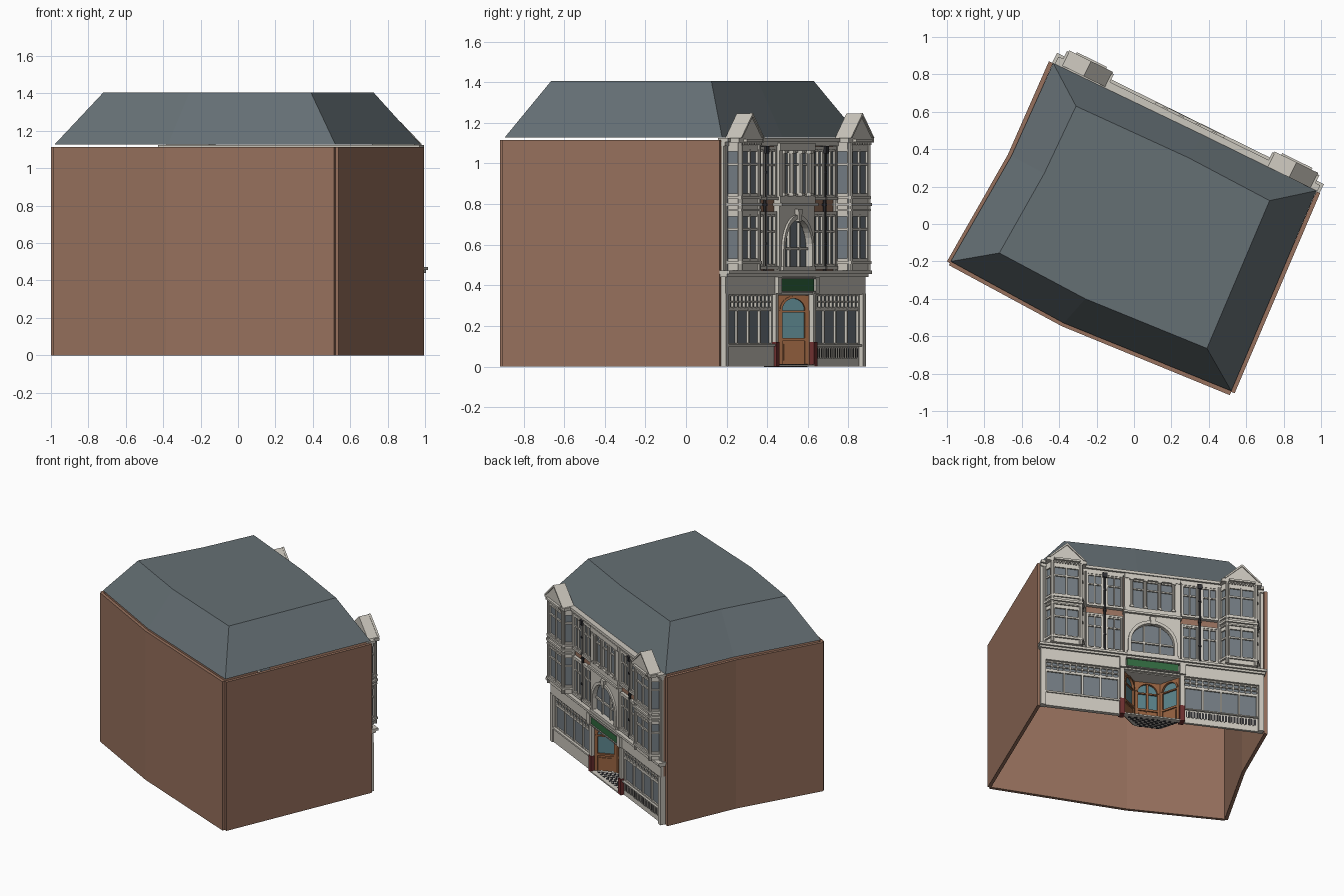
import bpy, bmesh, math
from mathutils import Matrix, Vector

if "Cube" in bpy.data.objects:
    bpy.data.objects.remove(bpy.data.objects["Cube"])

W, MID = 1.56, 0.78           # facade width and centre line
FACADE = Matrix.Translation((0.98, 0.175, 0)) @ Matrix.Rotation(math.radians(153.8), 4, 'Z')
frame = Matrix()              # sub-frame for canted faces
parts = {}

COL = dict(brick=(.31, .165, .11), roof=(.13, .16, .175), stone=(.60, .57, .51), glass=(.17, .20, .225),
           teal=(.10, .22, .25), wood=(.30, .12, .05), green=(.03, .14, .05), dark=(.03, .03, .035),
           red=(.16, .03, .03), grey=(.33, .32, .29))
mats = {}
for k, c in COL.items():
    mats[k] = bpy.data.materials.new(k)
    mats[k].diffuse_color = (*c, 1)


def get(part):
    if part not in parts:
        parts[part] = bmesh.new()
    return parts[part]


def solid(part, lo, hi):
    bm = get(part)
    a = [bm.verts.new(frame @ Vector(p)) for p in lo]
    b = [bm.verts.new(frame @ Vector(p)) for p in hi]
    bm.faces.new(a)
    bm.faces.new(b[::-1])
    for i in range(len(a)):
        j = (i + 1) % len(a)
        bm.faces.new((a[i], b[i], b[j], a[j]))


def slab(part, pts, z0, z1):          # plan outline (u, n) raised in z
    solid(part, [(u, -n, z0) for u, n in pts], [(u, -n, z1) for u, n in pts])


def prism(part, pts, n0, n1):         # elevation outline (u, z) pushed outwards
    solid(part, [(u, -n0, z) for u, z in pts], [(u, -n1, z) for u, z in pts])


def box(part, u0, u1, z0, z1, n0, n1):
    slab(part, [(u0, n0), (u1, n0), (u1, n1), (u0, n1)], z0, z1)


def both(part, u0, u1, *r):
    box(part, u0, u1, *r)
    box(part, W - u1, W - u0, *r)


def post(part, u, n, r, z0, z1, k=10):
    slab(part, [(u + r * math.cos(i * math.tau / k), n + r * math.sin(i * math.tau / k)) for i in range(k)], z0, z1)


def band(part, inner, outer, n0, n1):  # arch-shaped strip
    bm = get(part)
    secs = [[bm.verts.new(frame @ Vector((p[0], -n, p[1]))) for p, n in ((a, n0), (b, n0), (b, n1), (a, n1))]
            for a, b in zip(inner, outer)]
    for s, t in zip(secs, secs[1:]):
        for i in range(4):
            j = (i + 1) % 4
            bm.faces.new((s[i], s[j], t[j], t[i]))
    bm.faces.new(secs[0])
    bm.faces.new(secs[-1])


def arc(c, z, r, k=16):
    return [(c + r * math.cos(i * math.pi / k), z + r * math.sin(i * math.pi / k)) for i in range(k + 1)]


def arc_rect(c, z, hw, hh, k=16):
    cl = lambda v: max(-1, min(1, v * 1.4143))
    return [(c + hw * cl(math.cos(i * math.pi / k)), z + hh * cl(math.sin(i * math.pi / k))) for i in range(k + 1)]


def window(u0, u1, z0, z1, n, cols=1, bars=(), t=.01, fr='window_frames', gl='window_glass'):
    box(gl, u0, u1, z0, z1, n - .012, n - .006)
    for i in range(cols + 1):
        u = u0 + (u1 - u0 - t) * i / cols
        box(fr, u, u + t, z0, z1, n - .01, n + .006)
    for z in (z0, z1 - t, *bars):
        box(fr, u0, u1, z, z + t, n - .009, n + .004)


def face_frame(a, b):                 # frame running along a plan edge
    d = (b[0] - a[0], -(b[1] - a[1]))
    return Matrix.Translation((a[0], -a[1], 0)) @ Matrix.Rotation(math.atan2(d[1], d[0]), 4, 'Z'), math.hypot(*d)


# upper brick wall, floor bands, top cornice
box('facade_wall', 0, W, .36, 1.11, -.02, 0)
box('shop_fascia', 0, W, .355, .44, -.01, .022)
box('shop_cornice', -.01, W + .01, .44, .455, -.01, .035)
box('shop_cornice', -.015, W + .015, .455, .472, -.01, .05)
box('top_cornice', 0, W, 1.085, 1.105, -.01, .02)
box('top_cornice', 0, W, 1.105, 1.125, -.02, .035)
both('stone_quoins', 0, .03, .47, 1.1, 0, .012)

# shopfronts
both('shop_pilasters', 0, .035, 0, .36, -.02, .025)
both('shop_pilasters', .555, .585, .12, .36, -.03, .025)
both('marble_plinths', .552, .588, 0, .12, -.03, .03)
both('shop_consoles', .55, .59, .36, .44, .02, .042)
box('stall_riser', .035, .555, 0, .10, -.015, .015)
box('stall_riser', .035, .555, .10, .112, -.015, .024)
box('vent_riser', W - .555, W - .035, 0, .10, -.015, .005)
box('vent_riser', W - .555, W - .035, .10, .108, -.015, .02)
box('vent_dark', W - .54, W - .05, .045, .09, .005, .007)
for i in range(24):
    u = W - .535 + i * .02
    box('vent_riser', u, u + .006, .04, .095, .006, .011)
for s in (.035, W - .555):
    window(s, s + .52, .105, .285, 0, 4, t=.012)
    window(s, s + .52, .285, .355, 0, 12, (.315,), t=.008)

# recessed entrance lobby
plan = [(.585, 0), (.69, -.12), (.87, -.12), (.975, 0)]
slab('lobby_floor', plan, 0, .01)
slab('lobby_ceiling', plan, .35, .362)
box('door_step', .585, .975, 0, .01, 0, .03)
for r in range(6):
    half = .18 - r * .0165
    for c in range(-9, 9):
        if (r + c) % 2 == 0 and -half <= c * .02 <= half - .02:
            box('floor_tiles', MID + c * .02, MID + c * .02 + .02, -.002, .012, -(r + 1) * .02, -r * .02)
for a, b in zip(plan, plan[1:]):
    frame, w = face_frame(a, b)
    h, r = w / 2, w / 2 - .022
    zs = .335 - r
    box('door_frames', 0, w, .01, .13, -.012, -.002)
    box('door_frames', .03, w - .03, .03, .11, -.002, .004)
    for u in (0, w - .022):
        box('door_frames', u, u + .022, .01, zs, -.012, .006)
    band('door_frames', arc(h, zs, r), arc_rect(h, zs, h, .352 - zs), -.012, .002)
    band('door_frames', arc(h, zs, r), arc(h, zs, r + .012), .002, .009)
    box('door_frames', .02, w - .02, .125, .14, -.01, .008)
    box('door_frames', .02, w - .02, zs - .01, zs, -.01, .004)
    if a[1] == b[1]:
        box('door_frames', h - .008, h + .008, .01, .335, -.01, .004)
    prism('door_glass', [(h + r, .13)] + arc(h, zs, r) + [(h - r, .13)], -.012, -.008)
frame = Matrix()

# sign board over the entrance
box('sign_board', .60, .96, .372, .43, .02, .036)
for z in (.365, .43):
    box('sign_trim', .59, .97, z, z + .008, .02, .045)

# central stone bay: arched window below, three lights above
both('centre_stone', .585, .625, .47, .575, 0, .03)
band('centre_stone', arc(MID, .575, .155), arc_rect(MID, .575, .195, .225), 0, .03)
band('arch_moulding', arc(MID, .575, .15), arc(MID, .575, .172), .01, .042)
both('arch_moulding', .608, .63, .485, .575, .01, .042)
prism('arch_moulding', [(MID - .014, .715), (MID + .014, .715), (MID + .022, .775), (MID - .022, .775)], .03, .05)
box('arch_moulding', .6, .96, .472, .492, 0, .045)
prism('window_glass', [(MID + .152, .48)] + arc(MID, .575, .152) + [(MID - .152, .48)], .002, .006)
for d in (-.055, .055):
    box('window_frames', MID + d - .006, MID + d + .006, .48, .71, .004, .02)
box('window_frames', MID - .15, MID + .15, .575, .587, .004, .018)
both('centre_stone', .585, .628, .80, 1.09, 0, .03)
box('centre_stone', .585, .975, .80, .84, 0, .035)
box('centre_stone', .575, .985, .79, .805, 0, .048)
box('centre_stone', .585, .975, 1.065, 1.1, 0, .035)
for i in range(3):
    u = .628 + i * .1015
    window(u, u + .1015, .84, 1.065, .014, 1, (.99,))
for u in (.634, .7295, .8305, .926):
    post('window_columns', u, .026, .011, .84, 1.065)
    for z in (.84, 1.05):
        box('window_columns', u - .014, u + .014, z, z + .014, .01, .042)

# paired sash windows and drain pipes
for z0, z1 in ((.495, .75), (.835, 1.07)):
    for a in (.325, .462):
        for u in (a, W - a - .108):
            window(u, u + .108, z0, z1, .014, 2, (z0 + (z1 - z0) * .65,))
            box('window_surrounds', u - .006, u + .114, z0 - .016, z0, 0, .028)
            box('window_surrounds', u - .006, u + .114, z1, z1 + .014, 0, .022)
            for v in (u - .006, u + .108):
                box('window_surrounds', v, v + .006, z0, z1, 0, .022)
for u in (.448, W - .448):
    post('drain_pipes', u, .018, .009, .47, 1.06, 8)
    box('drain_pipes', u - .016, u + .016, 1.05, 1.085, .002, .034)
    for z in (.6, .79, .95):
        post('drain_pipes', u, .018, .013, z, z + .012, 8)

# oriel bays with gables
for c in (.168, W - .168):
    out = lambda e: [(c - .138 - e, 0), (c - .10 - e, .072 + e), (c + .10 + e, .072 + e), (c + .138 + e, 0)]
    for z0, z1, e in ((.472, .51, 0), (.505, .52, .012), (.75, .835, 0), (.765, .775, .01), (.79, .805, .014),
                      (.825, .84, .01), (1.07, 1.105, 0)):
        slab('bay_bands', out(e), z0, z1)
    pl = out(0)
    for u, n in pl:
        post('bay_posts', u, max(n - .002, .006), .013, .472, 1.10)
    for z0, z1 in ((.52, .75), (.84, 1.07)):
        for a, b in zip(pl, pl[1:]):
            frame, w = face_frame(a, b)
            window(.005, w - .005, z0, z1, -.002, 2 if w > .1 else 1, (z0 + (z1 - z0) * .65,), t=.012)
        frame = Matrix()
    box('bay_cornice', c - .14, c + .14, 1.103, 1.125, 0, .082)
    box('bay_cornice', c - .09, c + .09, 1.106, 1.12, .08, .10)
    for i in range(12):
        box('bay_dentils', c - .108 + i * .019, c - .099 + i * .019, 1.09, 1.103, .07, .084)
    prism('bay_gables', [(c - .128, 1.124), (c + .128, 1.124), (c, 1.245)], 0, .082)
    band('gable_coping', [(c - .116, 1.126), (c, 1.232), (c + .116, 1.126)],
         [(c - .13, 1.126), (c, 1.248), (c + .13, 1.126)], .075, .09)

part_mat = dict(facade_wall='brick', window_glass='glass', door_glass='teal', door_frames='wood', sign_board='green',
                sign_trim='grey', drain_pipes='dark', vent_dark='dark', floor_tiles='dark', marble_plinths='red')


def finish(name, bm, mat, world):
    bmesh.ops.recalc_face_normals(bm, faces=bm.faces)
    me = bpy.data.meshes.new(name)
    bm.to_mesh(me)
    bm.free()
    ob = bpy.data.objects.new(name, me)
    ob.matrix_world = world
    me.materials.append(mats[mat])
    bpy.context.collection.objects.link(ob)


for name, bm in parts.items():
    finish(name, bm, part_mat.get(name, 'stone'), FACADE)
parts.clear()

# plain brick walls on the other three sides: (outer, inner) plan lines
walls = dict(
    front_wall=([(-.99, -.22), (-.385, -.547), (.512, -.915)], [(-.98, -.20), (-.378, -.525), (.522, -.893)]),
    right_wall=([(.538, -.905), (.995, .165)], [(.517, -.896), (.974, .174)]),
    left_wall=([(-1.0, -.20), (-.675, .37), (-.455, .87)], [(-.98, -.212), (-.655, .36), (-.433, .86)]))
for name, (o, i) in walls.items():
    slab(name, [(x, -y) for x, y in o + i[::-1]], 0, 1.115)
    finish(name, parts[name], 'brick', Matrix())

# mansard roof
base = [(-.98, -.20), (-.375, -.53), (.52, -.893), (.975, .178), (.37, .475), (-.432, .86), (-.655, .365)]
top = [(-.72, -.155), (-.26, -.40), (.39, -.665), (.725, .125), (.29, .355), (-.31, .63), (-.48, .27)]
solid('roof', [(x, y, 1.128) for x, y in base], [(x, y, 1.405) for x, y in top])
finish('roof', parts['roof'], 'roof', Matrix())

for m in bpy.data.materials:
    if m.users and not m.is_grease_pencil:
        m.use_nodes = True
        m.node_tree.nodes["Principled BSDF"].inputs["Base Color"].default_value = m.diffuse_color
